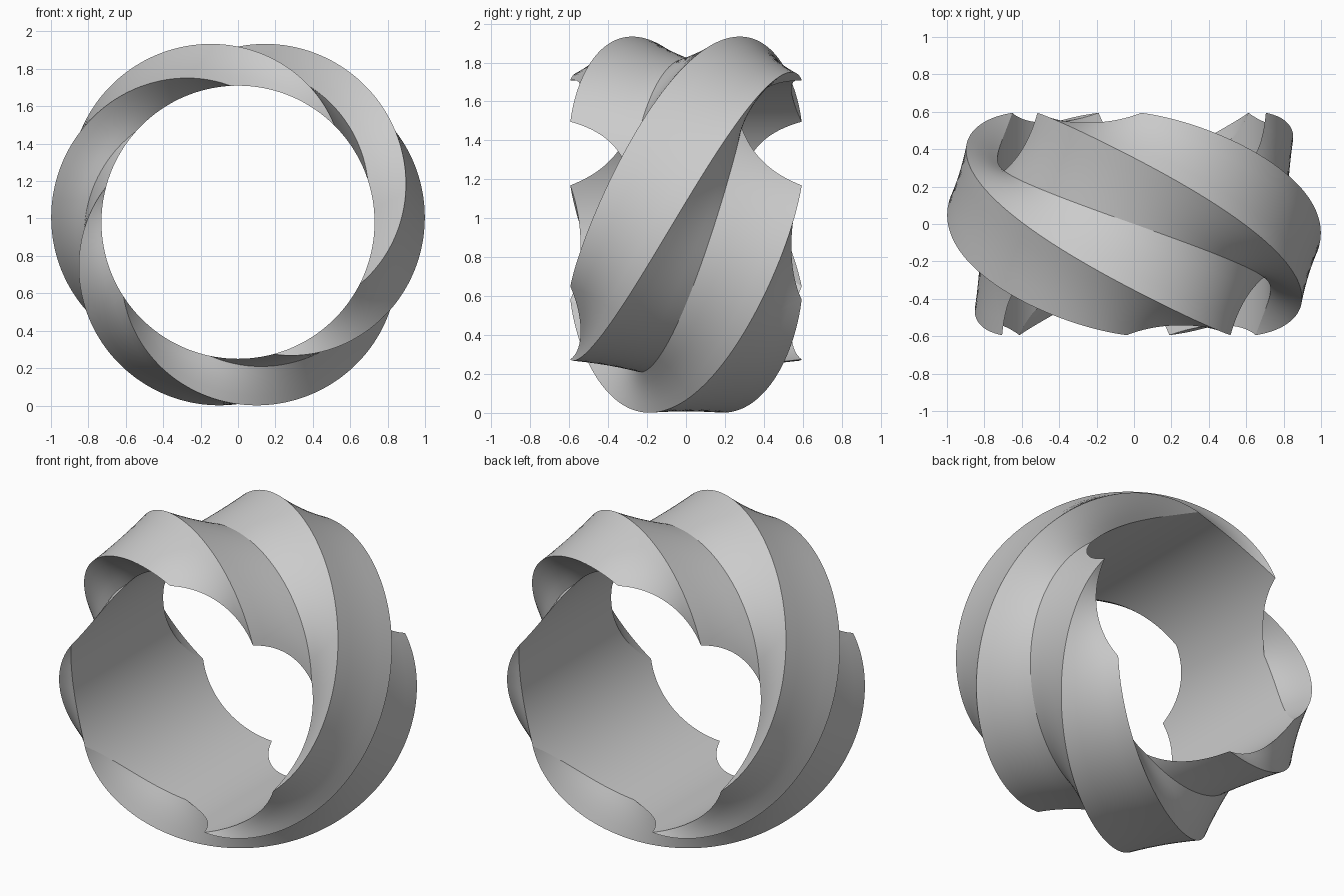
import bpy
import bmesh
from math import sin, cos, radians

if "Cube" in bpy.data.objects:
    bpy.data.objects.remove(bpy.data.objects["Cube"], do_unlink=True)

CENTRE_Z = 0.98      # height of the ring axis
BORE = 0.73          # radius of the hole
MAJOR = 0.68         # radius of the section's centre line
RIDGE = 0.32         # section radius at the ridges
VALLEY = 0.16        # section radius at the grooves
WIDEN = 1.88         # stretch of the section along the ring axis
STEPS = 360
SPLIT = 4

# Three arms, unrolled: each groove lies between two ridges, and the section
# makes one full turn around the ring
GROOVE = [(-6, RIDGE), (30, VALLEY), (66, RIDGE)]
corners = [(a + 120 * k, r) for k in range(-5, 3) for a, r in GROOVE]


def section_point(corner, theta):
    """Corner of the twisted section as (distance from ring axis, y)."""
    phi = corner[0] + theta
    if abs(phi) > 170:
        return None
    return (MAJOR + corner[1] * cos(radians(phi)),
            WIDEN * corner[1] * sin(radians(phi)))


def clipped(a, b):
    """Part of the segment a-b that lies outside the bore."""
    if a is None or b is None or max(a[0], b[0]) <= BORE:
        return None

    def cut(p, q):
        if p[0] >= BORE:
            return p
        t = (BORE - p[0]) / (q[0] - p[0])
        return BORE, p[1] + (q[1] - p[1]) * t
    a, b = cut(a, b), cut(b, a)
    return [(a[0] + (b[0] - a[0]) * i / SPLIT, a[1] + (b[1] - a[1]) * i / SPLIT)
            for i in range(SPLIT + 1)]


def place(bm, r, y, theta):
    t = radians(theta)
    return bm.verts.new((r * cos(t), y, CENTRE_Z + r * sin(t)))


# Sweep the section around the ring: outer strips with the bore wall beneath
bm = bmesh.new()
previous = None
for i in range(STEPS + 1):
    theta = 360 * i / STEPS
    points = [section_point(c, theta) for c in corners]
    segments = [clipped(a, b) for a, b in zip(points, points[1:])]
    rims = [y for seg in segments if seg for r, y in seg if r < BORE + 1e-6]
    low, high = min(rims), max(rims)
    current = []
    for seg in segments:
        current.append(seg and (
            [place(bm, r, y, theta) for r, y in seg],
            [place(bm, BORE, min(max(y, low), high), theta) for r, y in seg]))
    for old_rows, new_rows in zip(previous or [], current):
        if old_rows and new_rows:
            for old, new in zip(old_rows, new_rows):
                for j in range(SPLIT):
                    bm.faces.new((old[j], old[j + 1], new[j + 1], new[j]))
    previous = current

bmesh.ops.remove_doubles(bm, verts=bm.verts[:], dist=0.0003)
bmesh.ops.delete(bm, geom=[v for v in bm.verts if not v.link_faces], context='VERTS')
bmesh.ops.recalc_face_normals(bm, faces=bm.faces[:])
mesh = bpy.data.meshes.new("twisted_ring")
bm.to_mesh(mesh)
bm.free()

ring = bpy.data.objects.new("twisted_ring", mesh)
bpy.context.collection.objects.link(ring)

# Plain grey over the whole ring
grey = bpy.data.materials.new("light_grey")
grey.use_nodes = True
colour = (0.6, 0.6, 0.6, 1)
grey.diffuse_color = colour
grey.node_tree.nodes["Principled BSDF"].inputs["Base Color"].default_value = colour
mesh.materials.append(grey)

bpy.ops.object.select_all(action='DESELECT')
ring.select_set(True)
bpy.context.view_layer.objects.active = ring
bpy.ops.object.shade_smooth_by_angle(angle=radians(20))
